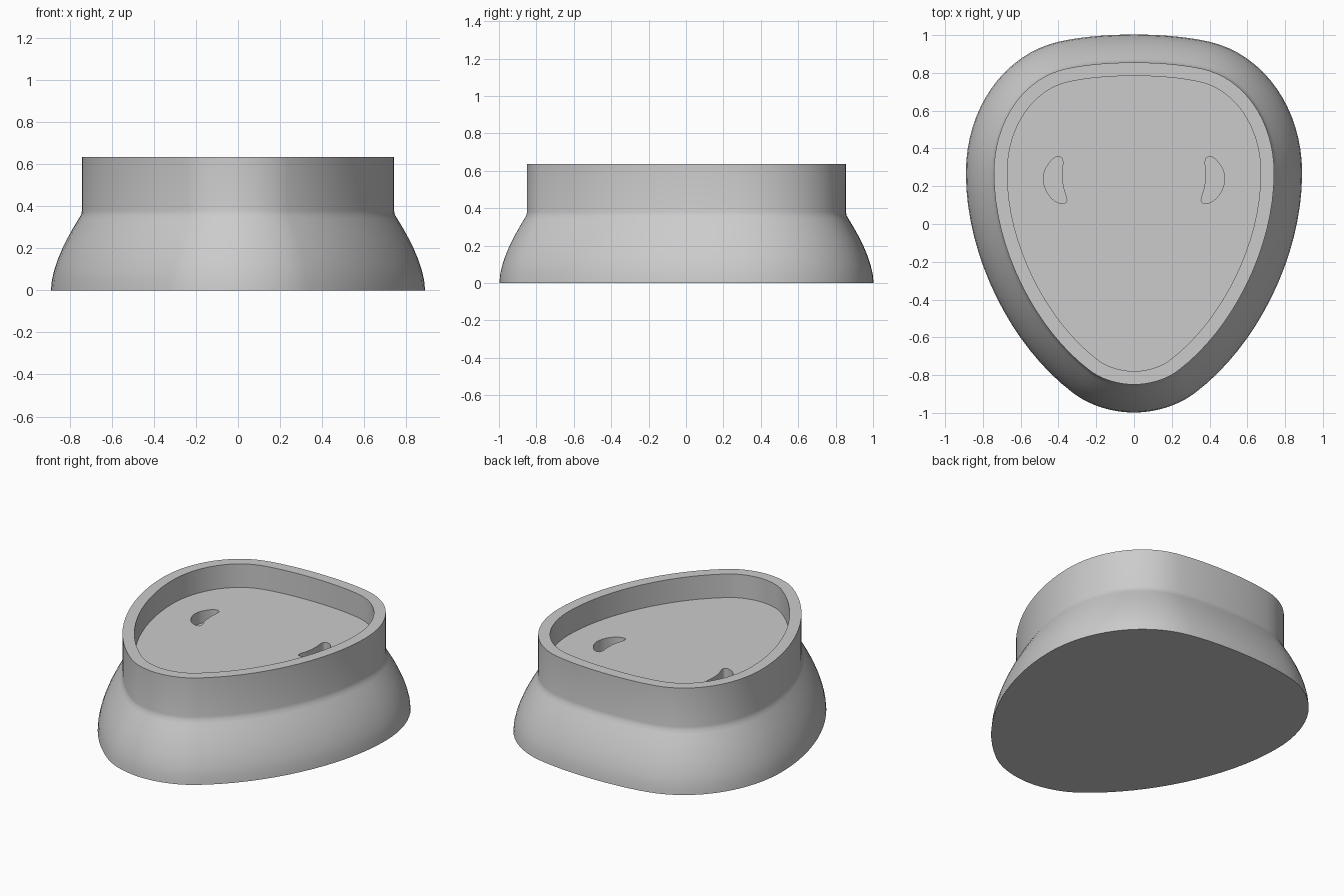
import bpy, bmesh
from mathutils import Vector
from mathutils.geometry import interpolate_bezier

cube = bpy.data.objects.get("Cube")
if cube:
    bpy.data.objects.remove(cube, do_unlink=True)

grey = bpy.data.materials.new("light grey")
grey.use_nodes = True
grey.diffuse_color = (0.6, 0.6, 0.6, 1)
grey.node_tree.nodes["Principled BSDF"].inputs["Base Color"].default_value = (0.6, 0.6, 0.6, 1)

TOP, FLOOR, POCKET = 0.635, 0.48, 0.40

# Half outline of the collar, back centre to front centre: start, handles, end
SEGMENTS = [
    ((0, 0.855), (0.13, 0.855), (0.25, 0.845), (0.36, 0.822)),
    ((0.36, 0.822), (0.58, 0.775), (0.742, 0.55), (0.742, 0.27)),
    ((0.742, 0.27), (0.742, -0.13), (0.52, -0.56), (0.235, -0.775)),
    ((0.235, -0.775), (0.17, -0.825), (0.08, -0.85), (0, -0.85)),
]


def collar_outline():
    half = []
    for seg in SEGMENTS:
        a, b, c, d = (Vector((x, y, 0)) for x, y in seg)
        half += interpolate_bezier(a, b, c, d, 17)[:-1]
    half.append(Vector((0, -0.85, 0)))
    mirrored = [Vector((-p.x, p.y, 0)) for p in reversed(half[1:-1])]
    return half + mirrored


def offset_ring(points, distance, z):
    ring = []
    for i, p in enumerate(points):
        t = (points((i + 1) % len(points)) if callable(points)
             else points[(i + 1) % len(points)]) - points[i - 1]
        normal = Vector((-t.y, t.x, 0)).normalized()
        ring.append(p + normal * distance + Vector((0, 0, z)))
    return ring


def loft(name, rings):
    """Skin a stack of matching rings and cap both ends."""
    bm = bmesh.new()
    loops = [[bm.verts.new(p) for p in ring] for ring in rings]
    n = len(loops[0])
    for low, high in zip(loops, loops[1:]):
        for i in range(n):
            j = (i + 1) % n
            bm.faces.new((low[i], low[j], high[j], high[i]))
    bm.faces.new(loops[0])
    bm.faces.new(loops[-1])
    bmesh.ops.recalc_face_normals(bm, faces=bm.faces)
    mesh = bpy.data.meshes.new(name)
    bm.to_mesh(mesh)
    bm.free()
    mesh.materials.append(grey)
    obj = bpy.data.objects.new(name, mesh)
    bpy.context.collection.objects.link(obj)
    return obj


# Flared skirt, upright collar and recessed tray (offset from collar, height)
PROFILE = [(0.148, 0), (0.143, 0.05), (0.131, 0.1), (0.114, 0.15), (0.093, 0.2),
           (0.068, 0.25), (0.04, 0.3), (0.016, 0.34), (0.004, 0.36), (0, 0.38),
           (0, TOP), (-0.071, TOP), (-0.071, FLOOR)]
outline = collar_outline()
base = loft("flared_base", [offset_ring(outline, d, z) for d, z in PROFILE])

# Curved pockets sunk into the tray floor, one on each side
KIDNEY = [(0.375, 0.33), (0.383, 0.352), (0.4, 0.358), (0.425, 0.35), (0.452, 0.32),
          (0.475, 0.28), (0.482, 0.235), (0.47, 0.185), (0.442, 0.14), (0.41, 0.115),
          (0.375, 0.106), (0.356, 0.115), (0.356, 0.137), (0.37, 0.175), (0.38, 0.225),
          (0.381, 0.28)]


def smooth_closed(points):
    """Round a closed point loop with two corner-cutting passes."""
    for _ in range(2):
        pairs = list(zip(points, points[1:] + points[:1]))
        points = [q for a, b in pairs for q in (a.lerp(b, 0.25), a.lerp(b, 0.75))]
    return points


bpy.context.view_layer.objects.active = base
for side, name in ((1, "left_pocket_cutter"), (-1, "right_pocket_cutter")):
    shape = smooth_closed([Vector((side * x, y, 0)) for x, y in KIDNEY])
    cutter = loft(name, [[p + Vector((0, 0, z)) for p in shape] for z in (POCKET, TOP - 0.05)])
    cutter.hide_render = True
    cut = base.modifiers.new(name, 'BOOLEAN')
    cut.operation = 'DIFFERENCE'
    cut.solver = 'EXACT'
    cut.object = cutter
    bpy.ops.object.modifier_apply(modifier=cut.name)
    bpy.data.objects.remove(cutter, do_unlink=True)

# Smooth walls with crisp rims
bpy.ops.object.select_all(action='DESELECT')
base.select_set(True)
bpy.ops.object.shade_smooth_by_angle(angle=0.6)
